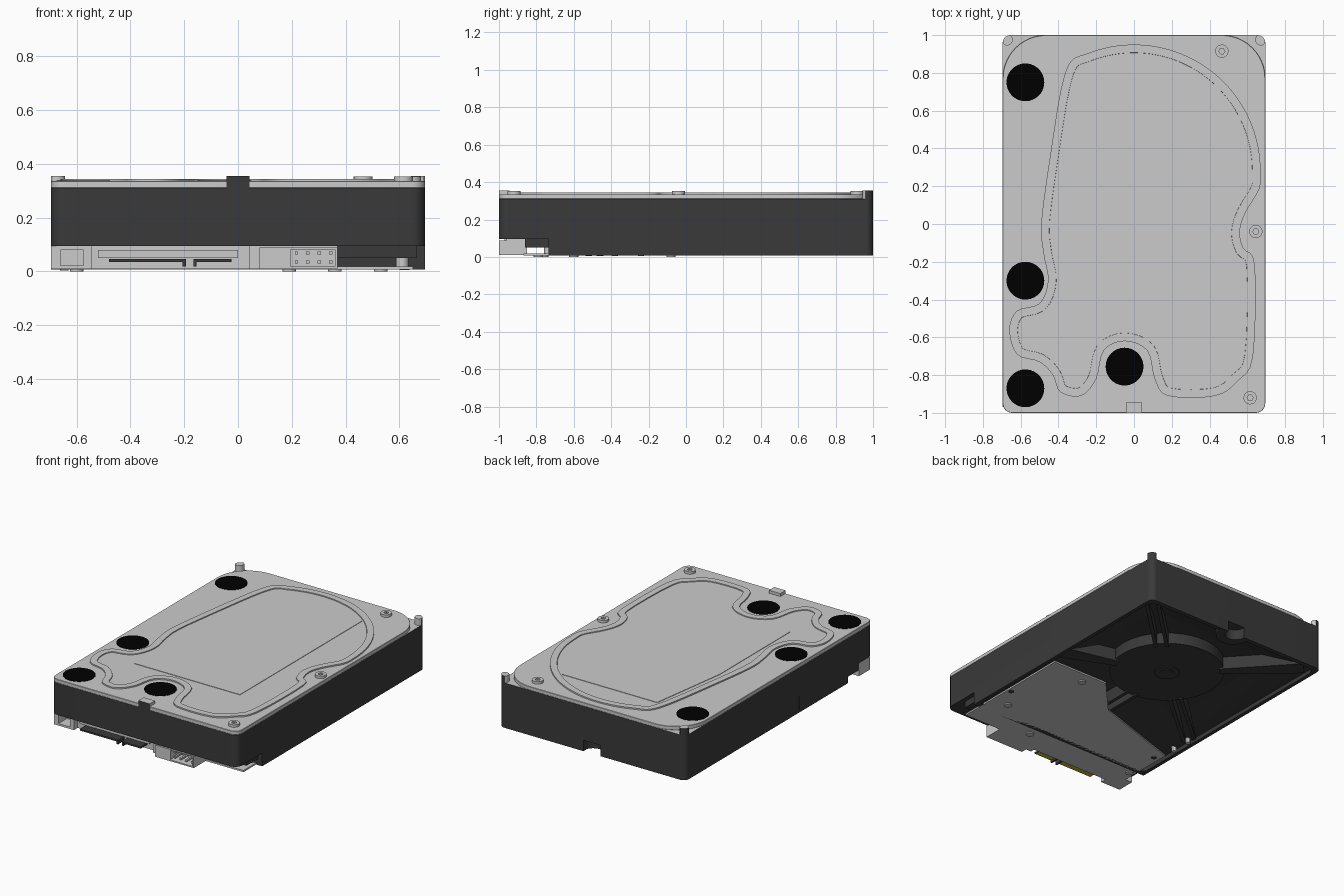
import bpy, bmesh
from math import cos, sin, radians, hypot
from mathutils import Vector

cube = bpy.data.objects.get("Cube")
if cube:
    bpy.data.objects.remove(cube)


def material(name, rgb):
    m = bpy.data.materials.new(name)
    m.use_nodes = True
    m.diffuse_color = (*rgb, 1)
    m.node_tree.nodes["Principled BSDF"].inputs["Base Color"].default_value = (*rgb, 1)
    return m


grey = material("metal_grey", (0.6, 0.6, 0.6))
dark = material("cast_charcoal", (0.042, 0.042, 0.042))
black = material("sticker_black", (0, 0, 0))
gold = material("contact_gold", (0.55, 0.46, 0.03))
made = []


def prism(name, points, z0, z1, *mats):
    """Extrude a plan outline from z0 up to z1."""
    bm = bmesh.new()
    base = bm.faces.new([bm.verts.new((x, y, z0)) for x, y in points])
    ext = bmesh.ops.extrude_face_region(bm, geom=[base])["geom"]
    bmesh.ops.translate(bm, vec=(0, 0, z1 - z0),
                        verts=[v for v in ext if isinstance(v, bmesh.types.BMVert)])
    bmesh.ops.recalc_face_normals(bm, faces=bm.faces)
    mesh = bpy.data.meshes.new(name)
    bm.to_mesh(mesh)
    bm.free()
    for m in mats:
        mesh.materials.append(m)
    ob = bpy.data.objects.new(name, mesh)
    bpy.context.scene.collection.objects.link(ob)
    made.append(ob)
    return ob


def box(name, x0, x1, y0, y1, z0, z1, *mats):
    return prism(name, [(x0, y0), (x1, y0), (x1, y1), (x0, y1)], z0, z1, *mats)


def arc(x, y, r, a0, a1, n):
    return [(x + r * cos(radians(a0 + (a1 - a0) * i / n)),
             y + r * sin(radians(a0 + (a1 - a0) * i / n))) for i in range(n + 1)]


def disc(name, x, y, r, z0, z1, mat, n=32):
    return prism(name, arc(x, y, r, 0, 360, n)[:-1], z0, z1, mat)


def rounded(x0, x1, y0, y1, f, b):
    """Rectangle with front corner radius f and back corner radius b."""
    return (arc(x0 + f, y0 + f, f, 180, 270, 8) + arc(x1 - f, y0 + f, f, 270, 360, 8)
            + arc(x1 - b, y1 - b, b, 0, 90, 12) + arc(x0 + b, y1 - b, b, 90, 180, 12))


def cut(ob, cutters):
    """Subtract cutters, then drop them."""
    for c in cutters:
        c.hide_render = True
        mod = ob.modifiers.new("cut", 'BOOLEAN')
        mod.operation, mod.solver, mod.object = 'DIFFERENCE', 'EXACT', c
    graph = bpy.context.evaluated_depsgraph_get()
    mesh = bpy.data.meshes.new_from_object(ob.evaluated_get(graph))
    ob.modifiers.clear()
    ob.data = mesh
    for c in cutters:
        made.remove(c)
        bpy.data.objects.remove(c)


def smooth_loop(pts, steps=4):
    """Closed Catmull-Rom curve through the points."""
    out, n = [], len(pts)
    for i in range(n):
        a, b, c, d = (Vector(pts[(i + k) % n]) for k in (-1, 0, 1, 2))
        for s in range(steps):
            t = s / steps
            p = b + (c - a) * t / 2 + (2 * a - 5 * b + 4 * c - d) * t * t / 2 \
                + (3 * b - a - 3 * c + d) * t ** 3 / 2
            out.append((p.x, p.y))
    return out


# Cast body: connector notch, back notch and an underside bowl sloping to the motor
MY = .32
bowl = prism("bowl_cut", rounded(-.65, .65, -.69, .95, .03, .06), .03, .11)
for v in bowl.data.vertices:
    if v.co.z > .1:
        v.co.x *= .72
        v.co.y = MY + (v.co.y - MY) * .72
body = prism("body", rounded(-.695, .695, -1, 1, .05, .04), .007, .31, dark, grey)
cut(body, [box("front_cut", -1, 1, -1.2, -.86, -.1, .095),
           box("step_cut", -1, 1, -.9, -.735, -.1, .05),
           box("side_cut", .665, 1, -.9, -.735, -.1, .095),
           prism("pocket_cut", rounded(-.67, .67, -.7, .97, .03, .06), -.1, .035),
           bowl,
           disc("back_cut", 0, .99, .065, -.1, .08, dark)])
for p in body.data.polygons:
    p.material_index = int(p.normal.z > .9 and p.center.z > .3)

# Underside: motor, hub and the boss behind the back notch
boss = prism("back_boss", arc(0, .97, .11, 180, 360, 16), .01, .125, dark)
cut(boss, [disc("boss_cut", 0, .99, .065, -.1, .08, dark)])
disc("motor_plate", 0, MY, .36, .035, .14, dark, 48)
disc("motor_hub", 0, MY, .08, .029, .06, dark)
disc("motor_shaft", 0, MY, .045, .025, .06, dark)

# Radial ribs: narrow pairs, and broad single ones that widen to the rim
for x, y, offsets, near, far in [
        (.65, .95, (-.035, .035), .012, .012), (0, -.5, (-.035, .035), .012, .012),
        (-.665, -.25, (-.035, .035), .012, .012),
        (-.62, .92, (0,), .03, .06), (.66, .1, (0,), .03, .06)]:
    d = hypot(x, y - MY)
    ux, uy = x / d, (y - MY) / d
    for o in offsets:
        corners = [(.33, o - near), (d, o - far), (d, o + far), (.33, o + near)]
        prism("rib", [(ux * r - uy * w, MY + uy * r + ux * w) for r, w in corners],
              .025, .12, dark)

# Circuit board, its screws and pegs
prism("circuit_board", [(.65, 0), (.23, 0), (0, -.25), (-.64, -.46),
                        (-.64, -.87), (.65, -.87)], .007, .018, grey)
for x, y in [(.53, -.6), (.19, -.79), (.36, -.08), (-.6, -.76)]:
    disc("board_screw", x, y, .025, 0, .01, grey, 20)
for x, y in [(.62, -.46), (-.6, -.52)]:
    disc("board_hole", x, y, .018, .005, .01, dark, 16)
disc("standoff", .61, -.735, .024, .016, .05, grey, 16)
for y in (-.24, -.38):
    disc("peg", -.645, y, .016, .004, .04, grey, 12)

# Connector housing with open sockets
housing = box("connector_housing", -.695, .37, -1, -.85, .009, .095, grey)
cut(housing, [box("left_trim", -.8, -.545, -1.1, -.97, -.1, .2),
              box("left_socket", -.66, -.575, -1.1, -.88, .022, .08),
              box("middle_gap", -.545, .04, -1.1, -.93, -.1, .2),
              box("power_gap", .04, .08, -1.1, -.96, -.1, .2),
              box("power_lip", .06, .5, -1.1, -.96, .088, .2),
              box("pin_socket", .195, .36, -1.1, -.9, .018, .082)])
box("socket_shroud", -.52, .0, -.945, -.92, .05, .08, grey)
for x0, x1, key in [(-.48, -.195, -.2), (-.165, -.025, -.16)]:
    box("contact_tongue", x0, x1, -1, -.92, .035, .046, dark)
    box("gold_contacts", x0 + .005, x1 - .005, -.998, -.925, .034, .035, gold)
    box("tongue_key", key - .006, key + .006, -1, -.92, .018, .046, dark)
for i in range(4):
    for z in (.035, .068):
        box("pin", .211 + i * .0425, .223 + i * .0425, -.985, -.89, z - .006, z + .006, grey)

# Top cover
cover = prism("cover", rounded(-.695, .695, -1, 1, .05, .23), .31, .335, grey)
bevel = cover.modifiers.new("edge", 'BEVEL')
bevel.width, bevel.segments, bevel.limit_method = .002, 1, 'ANGLE'

# Raised contour band on the cover with a sunken centre
contour = arc(0, .28, .67, -8, 120, 16) + [
    (-.385, .72), (-.435, .42), (-.49, .02), (-.48, -.15), (-.455, -.3), (-.5, -.42),
    (-.62, -.46), (-.66, -.56), (-.62, -.69), (-.5, -.73), (-.43, -.8), (-.39, -.89),
    (-.28, -.91), (-.2, -.82), (-.16, -.67), (-.05, -.62), (.07, -.67), (.11, -.82),
    (.18, -.91), (.43, -.91), (.55, -.83), (.63, -.7), (.64, -.22), (.58, -.13),
    (.56, -.04), (.59, .06)]
pad = prism("cover_contour", smooth_loop(contour), .333, .344, grey)
bm = bmesh.new()
bm.from_mesh(pad.data)
for width, depth in [(.043, 0), (.0008, -.006)]:
    top = max((f for f in bm.faces if f.normal.z > .9), key=lambda f: f.calc_area())
    bmesh.ops.inset_region(bm, faces=[top], thickness=width, use_even_offset=True)
    bmesh.ops.translate(bm, verts=top.verts, vec=(0, 0, depth))
bm.normal_update()
bm.to_mesh(pad.data)
bm.free()
prism("label_plate", [(-.39, -.55), (.4, -.55), (.4, .75), (-.31, .75), (-.39, .2)],
      .336, .341, grey)

# Black round stickers
for x, y in [(-.575, .75), (-.575, -.3), (-.575, -.87), (-.05, -.755)]:
    disc("round_sticker", x, y, .1, .334, .337, black, 48)

# Cover screws with sockets
for x, y in [(.465, .915), (.645, -.04), (.615, -.92)]:
    screw = disc("cover_screw", x, y, .035, .333, .352, grey, 24)
    cut(screw, [disc("screw_cut", x, y, .016, .343, .4, grey, 6)])

# Corner posts and front tab: outward faces charcoal, the rest grey
for s in (-1, 1):
    outline = arc(.655, .96, .04, 0, 90, 8) + arc(.672, .975, .03, 150, 300, 10)
    post = prism("corner_post", [(s * x, y) for x, y in outline], .3, .355, grey, dark)
    for p in post.data.polygons:
        p.material_index = int(abs(p.normal.z) < .5 and p.normal.y + s * p.normal.x > .3)
tab = box("front_tab", -.042, .042, -1.001, -.945, .31, .355, grey, dark)
for p in tab.data.polygons:
    p.material_index = int(p.normal.y < -.5)

# Shading: smooth curves, sharp edges
bpy.ops.object.select_all(action='DESELECT')
for ob in made:
    ob.select_set(True)
bpy.context.view_layer.objects.active = body
bpy.ops.object.shade_smooth_by_angle(angle=radians(30))
